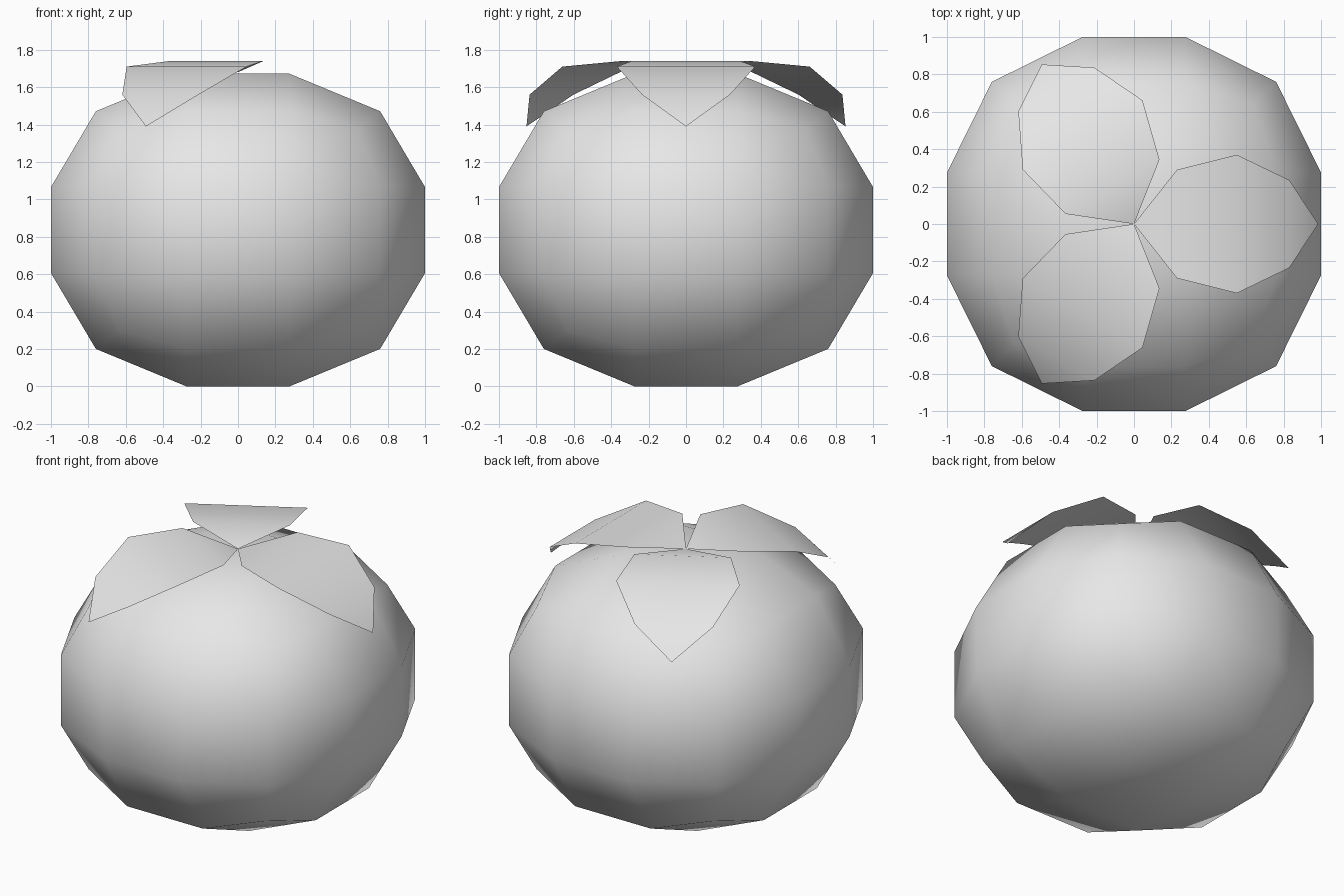
import bpy
import bmesh
import math

default = bpy.data.objects.get("Cube")
if default:
    bpy.data.objects.remove(default, do_unlink=True)

grey = bpy.data.materials.new("light_grey")
grey.use_nodes = True
grey.diffuse_color = (0.8, 0.8, 0.8, 1)
grey.node_tree.nodes["Principled BSDF"].inputs["Base Color"].default_value = (0.8, 0.8, 0.8, 1)


def add_object(name, bm):
    """Turn a bmesh into a smooth-shaded object."""
    for face in bm.faces:
        face.smooth = True
    mesh = bpy.data.meshes.new(name)
    bm.to_mesh(mesh)
    bm.free()
    mesh.materials.append(grey)
    obj = bpy.data.objects.new(name, mesh)
    bpy.context.collection.objects.link(obj)
    return obj


# Fruit body: cube cut three by three, rounded to a squashed ball
HALF_HEIGHT = 0.836
bm = bmesh.new()
bmesh.ops.create_cube(bm, size=2)
bmesh.ops.subdivide_edges(bm, edges=bm.edges[:], cuts=2, use_grid_fill=True)
outer_radius = {1: 1.0, 2: 0.76, 3: 0.64}  # face, edge and corner points
for v in bm.verts:
    outer = [abs(c) > 0.9 for c in v.co]
    reach = outer_radius[sum(outer)]
    for axis in range(3):
        v.co[axis] = math.copysign(reach if outer[axis] else 0.275, v.co[axis])
    v.co.z = (v.co.z + 1) * HALF_HEIGHT
bmesh.ops.recalc_face_normals(bm, faces=bm.faces[:])
add_object("fruit_body", bm)

# Leaves: thin sheets bent down along their length (distance, half width, height)
STATIONS = [(0.0, 0.0, 1.68), (0.23, 0.29, 1.74), (0.55, 0.37, 1.71),
            (0.83, 0.235, 1.56), (0.985, 0.0, 1.39)]


def add_leaf(name, angle):
    bm = bmesh.new()
    rows = []
    for dist, half, height in STATIONS:
        sides = [-half, half] if half else [0.0]
        rows.append([bm.verts.new((dist, y, height)) for y in sides])
    for inner, outer in zip(rows, rows[1:]):
        bm.faces.new([inner[0]] + outer + inner[:0:-1])
    leaf = add_object(name, bm)
    leaf.rotation_euler.z = angle


for i, name in enumerate(["leaf_left", "leaf_back", "leaf_front"]):
    add_leaf(name, i * math.tau / 3)
